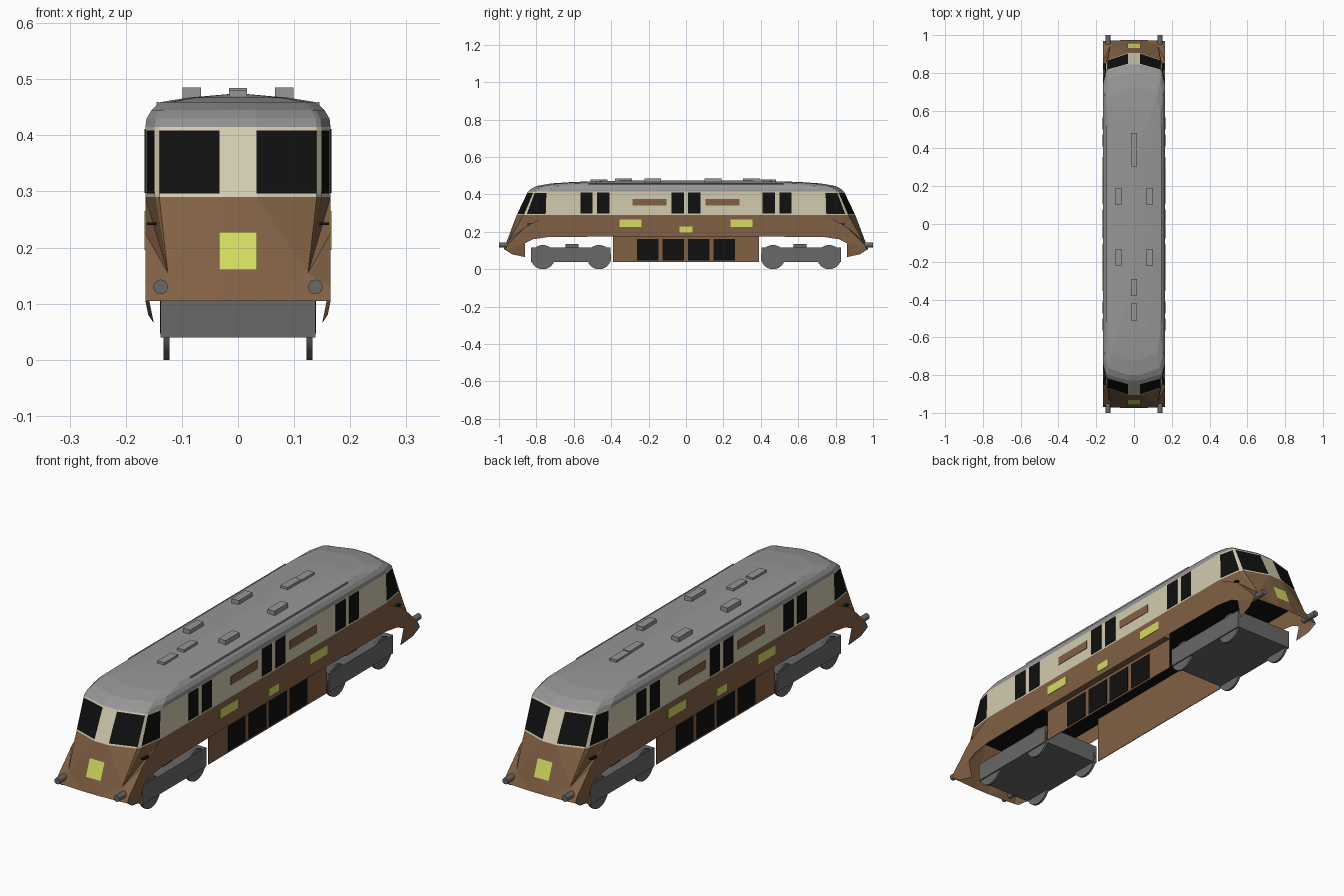
import bpy, bmesh, math
from mathutils import Vector

if "Cube" in bpy.data.objects:
    bpy.data.objects.remove(bpy.data.objects["Cube"])

def material(name, rgb):
    m = bpy.data.materials.new(name)
    m.diffuse_color = (*rgb, 1)
    m.use_nodes = True
    m.node_tree.nodes["Principled BSDF"].inputs["Base Color"].default_value = m.diffuse_color
    return m

BROWN = material("brown paint", (0.22, 0.118, 0.058))
CREAM = material("cream paint", (0.65, 0.59, 0.43))
BLACK = material("black glass", (0.005, 0.005, 0.005))
ROOF = material("roof grey", (0.31, 0.305, 0.305))
METAL = material("dark metal grey", (0.14, 0.14, 0.14))
YELLOW = material("yellow panel", (0.66, 0.70, 0.12))

def mirror(ob, x=True, y=True):
    m = ob.modifiers.new("mirror", 'MIRROR')
    m.use_axis = (x, y, False)
    m.merge_threshold = 0.0005

def shell(name, faces, mats):
    """Quarter shell from (points, material index) pairs, faced outward and mirrored."""
    bm, cache = bmesh.new(), {}
    for pts, mi in faces:
        vs = []
        for p in pts:
            k = tuple(round(c, 4) for c in p)
            if k not in cache:
                cache[k] = bm.verts.new(k)
            if cache[k] not in vs:
                vs.append(cache[k])
        if len(vs) < 3:
            continue
        f = bm.faces.new(vs)
        f.material_index = mi
        f.normal_update()
        c = f.calc_center_median()
        if f.normal.dot(c - Vector((0, max(c.y, -0.5), 0.2))) < 0:
            f.normal_flip()
    me = bpy.data.meshes.new(name)
    bm.to_mesh(me)
    bm.free()
    for m in mats:
        me.materials.append(m)
    ob = bpy.data.objects.new(name, me)
    bpy.context.collection.objects.link(ob)
    mirror(ob)
    return ob

def box(name, x, y, z, mat, mx=False, my=False):
    """Box from (min, max) ranges; mirrored copies on request."""
    bm = bmesh.new()
    bmesh.ops.create_cube(bm, size=1)
    for v in bm.verts:
        v.co = [r[0] + (c + 0.5) * (r[1] - r[0]) for r, c in zip((x, y, z), v.co)]
    me = bpy.data.meshes.new(name)
    bm.to_mesh(me)
    bm.free()
    me.materials.append(mat)
    ob = bpy.data.objects.new(name, me)
    bpy.context.collection.objects.link(ob)
    if mx or my:
        mirror(ob, mx, my)
    return ob

def cylinder(name, r, depth, loc, rot, mat, sides=24):
    bpy.ops.mesh.primitive_cylinder_add(vertices=sides, radius=r, depth=depth, location=loc, rotation=rot)
    ob = bpy.context.object
    ob.name = name
    ob.data.materials.append(mat)
    bpy.ops.object.transform_apply(location=True, rotation=True, scale=True)
    mirror(ob)
    bpy.ops.object.shade_smooth_by_angle()

# Quarter outline at one height: nose centre, pillars, corner, side, middle
def ring(z, hx, yf, yc, ys):
    mix = lambda t: yc + (ys - yc) * t
    return [(0, yf, z), (.2 * hx, yf, z), (.85 * hx, yc, z), (.9 * hx, mix(.12), z),
            (.99 * hx, mix(.92), z), (hx, ys, z), (hx, 0, z)]

def loft(rings, rule):
    return [([a[j], a[j + 1], b[j + 1], b[j]], rule(i, j))
            for i, (a, b) in enumerate(zip(rings, rings[1:])) for j in range(len(a) - 1)]

# Cream upper body with cab windows cut into the middle band
cab = [ring(.29, .165, -.905, -.868, -.74), ring(.296, .165, -.902, -.866, -.74),
       ring(.409, .165, -.848, -.818, -.74), ring(.415, .165, -.845, -.815, -.74)]
shell("upper_body", loft(cab, lambda i, j: int(i == 1 and j in (1, 3))), [CREAM, BLACK])

# Domed roof
roof = [cab[-1], ring(.43, .163, -.828, -.797, -.72), ring(.445, .154, -.80, -.765, -.69),
        ring(.459, .139, -.72, -.685, -.58), ring(.467, .09, -.60, -.56, -.46),
        ring(.475, 0, -.30, -.30, -.30)]
shell("roof", loft(roof, lambda i, j: 0), [ROOF])

# Brown lower body: sloped nose, flared corner, arched side and corner flap
A, B, C, C2, S1, S, M = cab[0]
N0, N1, K = (0, -.975, .105), (.033, -.975, .105), (.125, -.945, .155)
E, E0, S2 = (.165, -.968, .105), (.165, -.955, .13), (.165, -.86, .225)
arch = [(.165, -.86, .14), (.165, -.82, .16), (.165, -.74, .172), (.165, -.39, .175), (.165, 0, .175)]
shell("lower_body", [
    ([A, B, N1, N0], 0), ([B, C, K], 0), ([B, K, N1], 0), ([N1, K, E], 0),
    ([C, C2, K], 0), ([C2, S1, K], 0), ([S1, S, K], 0),
    ([K, S, S2], 0), ([K, S2, E0], 0), ([K, E0, E], 0),
    ([S, S2, E0, E] + arch[:3], 0), ([S, arch[2], arch[3], arch[4], M], 0),
    ([E, (.16, -.93, .08), (.15, -.86, .065), arch[0]], 0)], [BROWN])

# Underfloor and middle skirt with black grilles
box("underfloor", (-.162, .162), (-.85, .85), (.24, .245), BLACK)
box("middle_skirt", (.134, .137), (-.39, .39), (.04, .24), BROWN, mx=True)
box("skirt_ledge", (.134, .165), (-.39, .39), (.175, .178), BROWN, mx=True)
for y0 in (.01, .148):
    box("skirt_grille", (.136, .139), (y0, y0 + .115), (.047, .162), BLACK, True, True)

# Side windows, brown stripes and yellow panels as thin plates
for y0, y1 in ((.012, .077), (.41, .475), (.50, .563)):
    box("side_window", (.163, .167), (y0, y1), (.297, .411), BLACK, True, True)
box("side_stripe", (.163, .167), (.105, .285), (.34, .376), BROWN, True, True)
box("side_panel", (.163, .167), (.237, .355), (.227, .265), YELLOW, True, True)
box("small_side_panel", (.163, .167), (-.034, .034), (.196, .228), YELLOW, mx=True)
shell("nose_panel", [([(0, -.932, .228), (.034, -.932, .228), (.034, -.958, .16), (0, -.958, .16)], 0)], [YELLOW])

# Roof vents and gutter strips
for y in (-.465, -.335, .35, .437):
    box("centre_vent", (-.016, .016), (y - .045, y + .045), (.455, .484 if abs(y) < .4 else .48), ROOF)
for y in (-.178, .145):
    box("side_vent", (.066, .099), (y - .045, y + .045), (.455, .485), ROOF, mx=True)
box("gutter", (.141, .145), (-.52, .52), (.45, .459), ROOF, mx=True)

# Bogies with wheels and pivot blocks
box("bogie_frame", (-.138, .138), (.405, .83), (.04, .117), METAL, my=True)
box("bogie_pivot", (-.1, .1), (.575, .645), (.11, .135), METAL, my=True)
for y in (.465, .765):
    cylinder("wheel", .065, .01, (.1275, y, .065), (0, math.pi / 2, 0), METAL)
    cylinder("axle", .012, .25, (0, y, .065), (0, math.pi / 2, 0), METAL, 12)

# Buffers at both ends
cylinder("buffer", .013, .08, (.138, -.96, .13), (math.pi / 2, 0, 0), METAL, 16)
